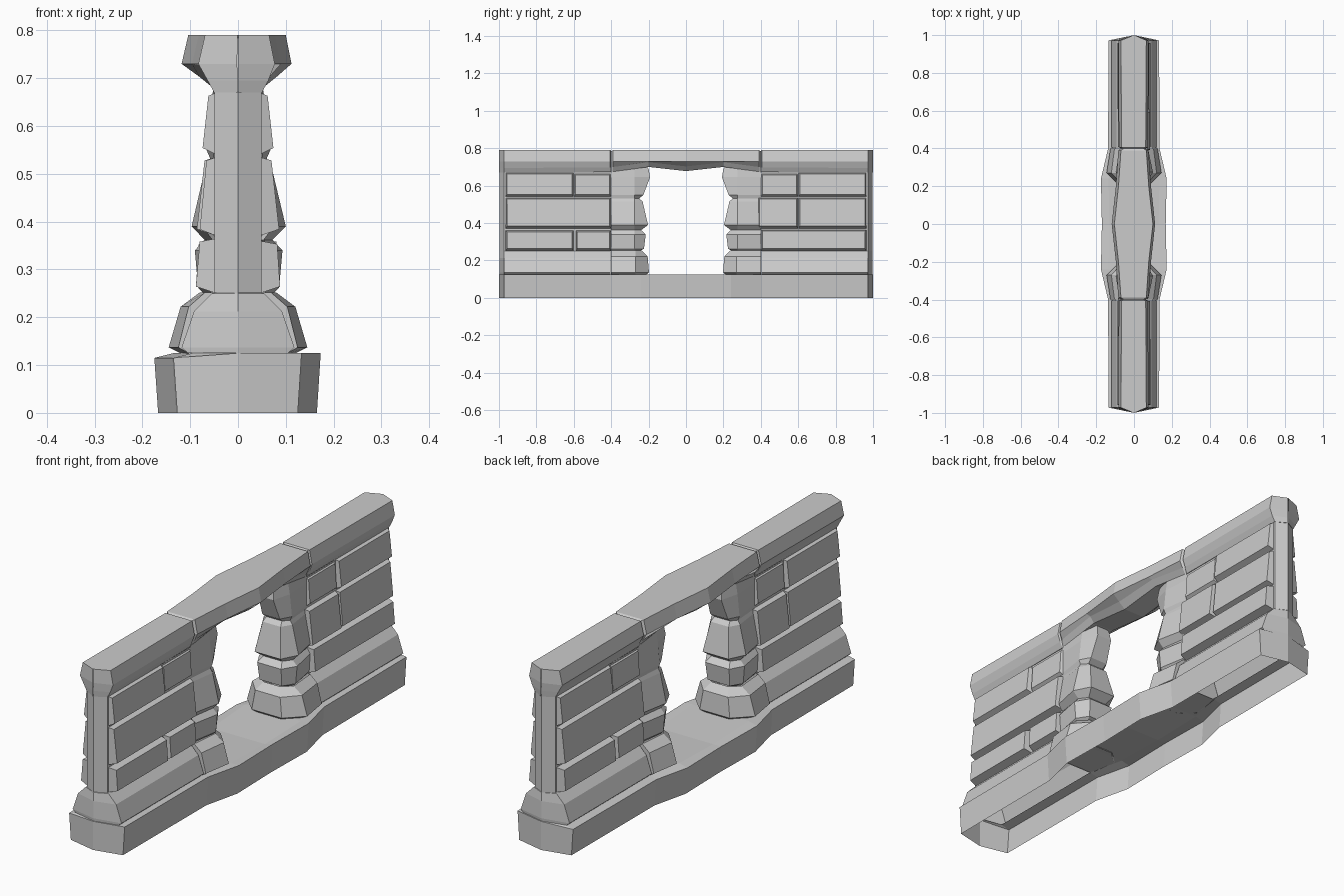
import bpy, bmesh

if "Cube" in bpy.data.objects:
    bpy.data.objects.remove(bpy.data.objects["Cube"])


def loft(name, rings, closed=False, cap=False, skip=()):
    """Skin a row of equal-length point rings; skip = (ring, segment) pairs left open."""
    bm = bmesh.new()
    vs = [[bm.verts.new(p) for p in r] for r in rings]
    n = len(rings[0])
    for i in range(len(vs) - 1):
        for j in range(n if closed else n - 1):
            if (i, j) not in skip:
                k = (j + 1) % n
                bm.faces.new((vs[i][j], vs[i][k], vs[i + 1][k], vs[i + 1][j]))
    if cap:
        bm.faces.new(vs[0])
        bm.faces.new(vs[-1])
    bmesh.ops.recalc_face_normals(bm, faces=bm.faces[:])
    me = bpy.data.meshes.new(name)
    bm.to_mesh(me)
    bm.free()
    ob = bpy.data.objects.new(name, me)
    bpy.context.collection.objects.link(ob)
    return ob


def end_ring(s, w, z, inner):
    """Plan outline of a wall end with a shallow central ridge."""
    return [(w, s * inner, z), (w, s * .972, z), (0, s * .997, z),
            (-w, s * .972, z), (-w, s * inner, z)]


def stone(name, sx, sy, y0, y1, z0, z1, xlo, xhi, inset=.014):
    """Backless facing stone with bevelled margins."""
    back = [(sx * .045, sy * y, z) for y, z in ((y0, z0), (y1, z0), (y1, z1), (y0, z1))]
    a, b, c, d = y0 + inset * .6, y1 - inset * .6, z0 + inset, z1 - inset * .5
    front = [(sx * x, sy * y, z) for x, y, z in
             ((xlo, a, c), (xlo, b, c), (xhi, b, d), (xhi, a, d))]
    bm_ob = loft(name, [back, front], closed=True)
    bm = bmesh.new()
    bm.from_mesh(bm_ob.data)
    bm.verts.ensure_lookup_table()
    bm.faces.new([bm.verts[i] for i in (4, 5, 6, 7)])
    bmesh.ops.recalc_face_normals(bm, faces=bm.faces[:])
    # normals point away from the wall core
    if sum(f.normal.x * f.calc_area() for f in bm.faces) * sx < 0:
        bmesh.ops.reverse_faces(bm, faces=bm.faces[:])
    bm.to_mesh(bm_ob.data)
    bm.free()


# Base kerb: hollow underneath, wider and dished at the opening
stations = [(-.972, .125, .125), (-.4, .127, .125), (-.24, .165, .125), (0, .16, .115),
            (.24, .165, .125), (.4, .127, .125), (.972, .125, .125)]
rings = []
for y, w, t in stations:
    rings.append([(-w - .002, y, 0), (-w - .01, y, .115), (-w + .03, y, t), (w - .03, y, t),
                  (w + .008, y, .125), (w, y, 0)])
loft("base_kerb", rings, skip=[(0, 2), (5, 2)])

for s in (-1, 1):
    # Ridged kerb end, with its small ledge
    loft("kerb_end", [[(-.127, s * .972, 0), (0, s, 0), (.125, s * .972, 0)],
                      [(-.135, s * .972, .115), (0, s, .125), (.133, s * .972, .125)],
                      [(-.095, s * .972, .125), (0, s * .99, .125), (.095, s * .972, .125)]])
    # Sloping plinth course and thin wall core above it
    loft("plinth", [end_ring(s, w, z, .405) for w, z in
                    ((.105, .125), (.118, .137), (.092, .212), (.055, .25), (.046, .252))])
    loft("wall_core", [end_ring(s, .049, z, .36) for z in (.25, .67)])

    # Wide plinth block beside the opening
    rings = []
    for w, yi, z in ((.115, .215, .122), (.145, .198, .137), (.12, .205, .222), (.08, .235, .252)):
        rings.append([(.05, s * .4, z), (w * .86, s * .4, z), (w, s * .27, z), (w * .5, s * yi, z),
                      (-w * .5, s * yi, z), (-w, s * .27, z), (-w * .86, s * .4, z),
                      (-.05, s * .4, z)])
    loft("jamb_plinth", rings, closed=True).data.update()

    # Jamb of three rough stones: bulging rings pinched at the joints
    rings = []
    for w, yi, z in ((.074, .25, .25), (.086, .225, .262), (.093, .215, .34), (.072, .24, .362),
                     (.1, .203, .39), (.07, .232, .515), (.06, .25, .532), (.068, .228, .55),
                     (.058, .192, .645), (.05, .2, .69), (.045, .215, .71)):
        e = max(.05, w * .74)
        rings.append([(e, s * .4, z), (w, s * .275, z), (w * .62, s * yi, z),
                      (-w * .62, s * yi, z), (-w * .97, s * .275, z), (-e, s * .4, z)])
    loft("jamb_stones", rings)

    # Facing stones on both sides, rotated half a turn
    for sx in (1, -1):
        lead = sx * s < 0
        stone("top_stone", sx, s, .6, .965, .54, .67, .074, .062)
        stone("top_filler", sx, s, .4, .6, .54, .665, .062, .055)
        if lead:
            stone("middle_stone", sx, s, .4, .965, .37, .535, .086, .07)
            stone("low_stone", sx, s, .6, .965, .25, .36, .088, .082)
            stone("low_filler", sx, s, .4, .59, .25, .36, .084, .078)
        else:
            stone("middle_stone", sx, s, .6, .965, .37, .535, .08, .066)
            stone("middle_filler", sx, s, .385, .6, .37, .535, .086, .07)
            stone("low_stone", sx, s, .4, .965, .25, .365, .088, .08)


def cap_ring(y, w, zb, zt=.79, wb=.05):
    h = (w + wb) / 2
    return [(wb, y, zb), (h, y, zb + .025), (w, y, .73), (w - .012, y, zt),
            (-w + .008, y, zt), (-w - .006, y, .73), (-h, y, zb + .025), (-wb, y, zb)]


# Coping: two straight end lengths and a bulging lintel
for s in (-1, 1):
    rings = [cap_ring(s * .4, .062, .672, .784), cap_ring(s * .405, .074, .672),
             cap_ring(s * .972, .077, .67)]
    tip = [(x * .02, s, z) for x, y, z in rings[-1]]
    loft("coping_end", rings + [tip], closed=True)
loft("coping_lintel", [cap_ring(y, w, zb, zt) for y, w, zb, zt in
                       ((-.4, .062, .672, .784), (-.39, .077, .675, .79), (-.2, .09, .7, .79),
                        (0, .112, .678, .79), (.2, .09, .7, .79), (.39, .077, .675, .79),
                        (.4, .062, .672, .784))], closed=True, cap=True)
